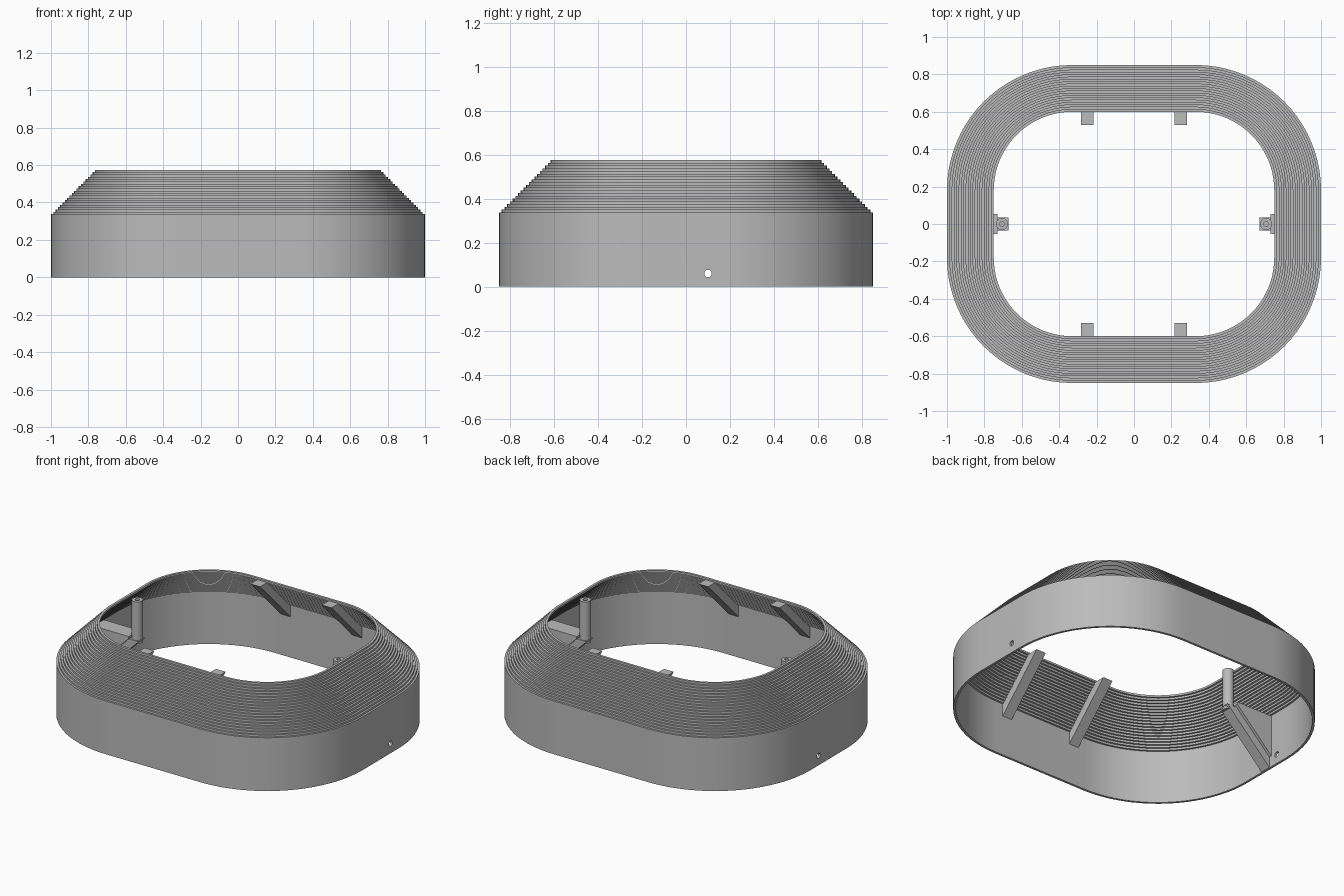
import bpy, bmesh, math
from mathutils import Vector

cube = bpy.data.objects.get("Cube")
if cube:
    bpy.data.objects.remove(cube)

grey = bpy.data.materials.new("mid grey")
grey.use_nodes = True
grey.diffuse_color = (0.5, 0.5, 0.5, 1)
grey.node_tree.nodes["Principled BSDF"].inputs["Base Color"].default_value = (0.5, 0.5, 0.5, 1)


def finish(name, bm, angle=25):
    bmesh.ops.recalc_face_normals(bm, faces=bm.faces)
    mesh = bpy.data.meshes.new(name)
    bm.to_mesh(mesh)
    bm.free()
    mesh.materials.append(grey)
    obj = bpy.data.objects.new(name, mesh)
    bpy.context.collection.objects.link(obj)
    bpy.ops.object.select_all(action="DESELECT")
    obj.select_set(True)
    bpy.context.view_layer.objects.active = obj
    bpy.ops.object.shade_smooth_by_angle(angle=math.radians(angle))
    return obj


def bridge(bm, rings):
    """Join closed rings of points in order, wrapping the last to the first."""
    loops = [[bm.verts.new(p) for p in ring] for ring in rings]
    for k, a in enumerate(loops):
        b = loops[(k + 1) % len(loops)]
        for i in range(len(a)):
            j = (i + 1) % len(a)
            bm.faces.new((a[i], a[j], b[j], b[i]))


def rounded_ring(inset, z, steps=20):
    """Rounded rectangle whose corner centres stay fixed as it is inset."""
    r = 0.67 - inset
    ring = []
    for q, (sx, sy) in enumerate([(1, 1), (-1, 1), (-1, -1), (1, -1)]):
        for k in range(steps + 1):
            a = math.pi / 2 * (q + k / steps)
            ring.append((sx * 0.33 + r * math.cos(a), sy * 0.18 + r * math.sin(a), z))
    return ring


# Shell: plain wall below, stepped layers above, hollow inside
LAYERS, STEP, RISE, WALL, BASE = 20, 0.01237, 0.0125, 0.015, 0.325
outer = [(0, 0)]
for i in range(LAYERS):
    if i:
        outer.append((i * STEP, BASE + i * RISE))
    outer.append((i * STEP, BASE + (i + 1) * RISE))
inner = [(inset + WALL, z) for inset, z in reversed(outer)]
bm = bmesh.new()
bridge(bm, [rounded_ring(inset, z) for inset, z in outer + inner])
shell = finish("stepped_shell", bm)

# Cable holes through both end walls
bpy.ops.mesh.primitive_cylinder_add(vertices=24, radius=0.017, depth=2.4,
                                    location=(0, 0.1, 0.06), rotation=(0, math.pi / 2, 0))
cutter = bpy.context.object
cutter.name = "hole_cutter"
cutter.hide_render = True
cut = shell.modifiers.new("cable_holes", "BOOLEAN")
cut.operation, cut.solver, cut.object = "DIFFERENCE", "EXACT", cutter
bpy.context.view_layer.objects.active = shell
bpy.ops.object.modifier_apply(modifier=cut.name)
bpy.data.objects.remove(cutter)


def prism(name, profile, width, outward, centre=0):
    """Extrude a profile of (outward distance, height) sideways along a wall."""
    out = Vector(outward)
    side = Vector((abs(out.y), abs(out.x), 0))
    bm = bmesh.new()
    ends = [[bm.verts.new(out * u + side * (centre + s * width / 2) + Vector((0, 0, z)))
             for u, z in profile] for s in (-1, 1)]
    bm.faces.new(ends[0])
    bm.faces.new(ends[1])
    n = len(profile)
    for i in range(n):
        j = (i + 1) % n
        bm.faces.new((ends[0][i], ends[0][j], ends[1][j], ends[1][i]))
    return finish(name, bm)


# Sloping brackets under the front and back roof
BRACKET = [(0.53, 0.565), (0.605, 0.565), (0.838, 0.334), (0.838, 0.255)]
for wall, sy in (("front", -1), ("back", 1)):
    for hand, x in (("left", 0.25), ("right", -0.25)):
        prism(f"{wall}_{hand}_bracket", BRACKET, 0.068, (0, sy, 0), x)

# Screw posts at both ends, each on a sloping strut with a wider gusset behind
STRUT = [(0.672, 0.31), (0.742, 0.31), (0.987, 0.07), (0.987, 0)]
GUSSET = [(0.73, 0.335), (0.987, 0.335), (0.987, 0.07), (0.73, 0.32)]
for hand, sx in (("left", 1), ("right", -1)):
    prism(f"{hand}_strut", STRUT, 0.07, (sx, 0, 0))
    prism(f"{hand}_gusset", GUSSET, 0.105, (sx, 0, 0))
    bm = bmesh.new()
    rings = []
    for r, z in ((0.032, 0.29), (0.032, 0.555), (0.013, 0.555), (0.013, 0.29)):
        rings.append([(sx * 0.706 + r * math.cos(a), r * math.sin(a), z)
                      for a in (math.tau * k / 32 for k in range(32))])
    bridge(bm, rings)
    finish(f"{hand}_screw_post", bm)
